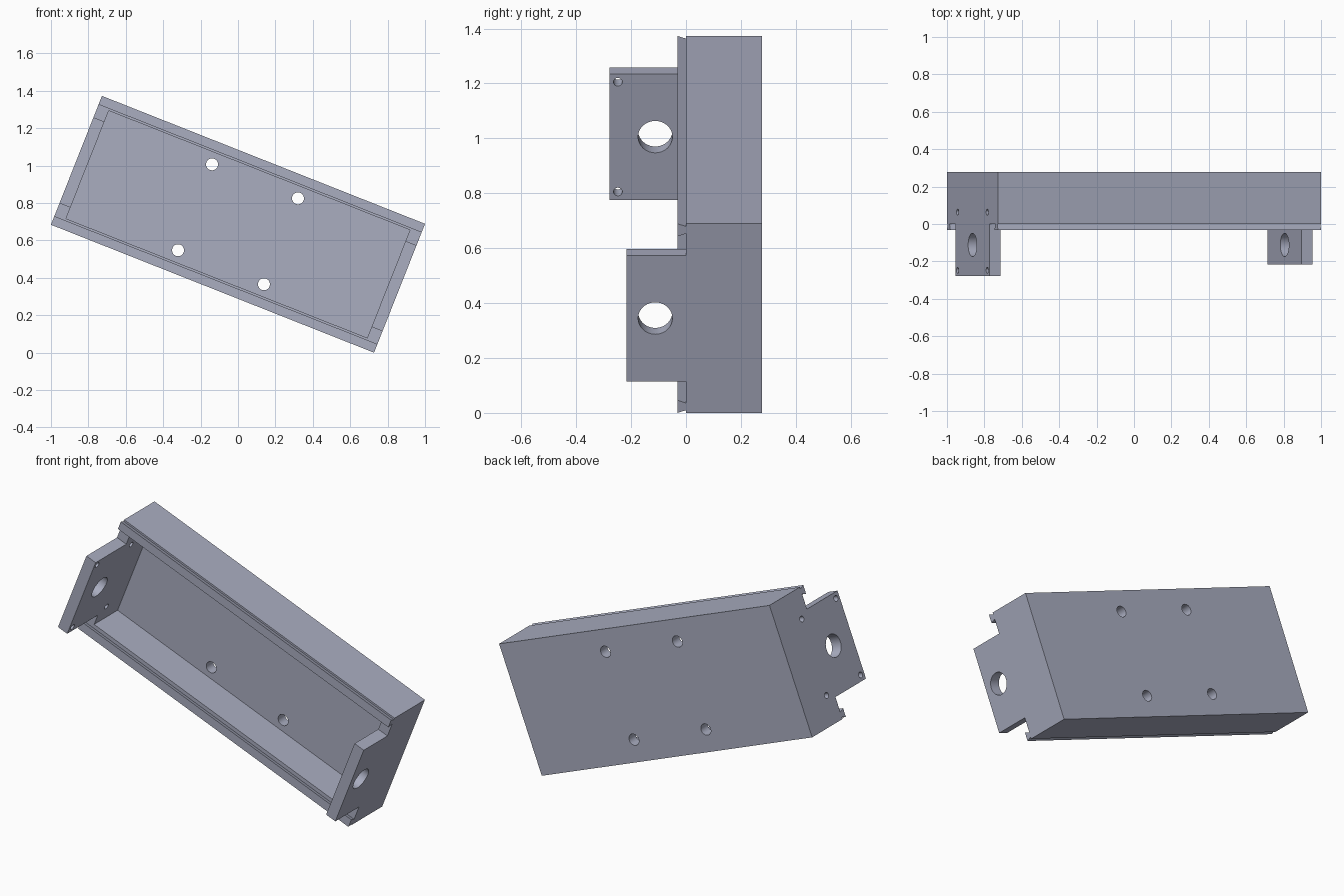
import bpy, bmesh, math
from mathutils import Matrix, Vector

old = bpy.data.objects.get("Cube")
if old:
    bpy.data.objects.remove(old, do_unlink=True)

# Dimensions in the box's own frame: x long, y depth, z short
HL, HW = 0.929, 0.3705          # half length, half width
BACK, WALL = 0.277, 0.063       # back face, wall thickness
INNER = 0.310                   # half width of the cavity
TAB = 0.247                     # half width of the end tabs
TILT = math.radians(21.6)
HEIGHT = HL * math.sin(TILT) + HW * math.cos(TILT)
PLACE = Matrix.Translation((0, 0, HEIGHT)) @ Matrix.Rotation(TILT, 4, 'Y')

grey = bpy.data.materials.new("blue grey")
grey.use_nodes = True
grey.diffuse_color = (0.40, 0.42, 0.53, 1)
grey.node_tree.nodes["Principled BSDF"].inputs["Base Color"].default_value = (0.40, 0.42, 0.53, 1)


def make_object(name, bm):
    bmesh.ops.recalc_face_normals(bm, faces=bm.faces[:])
    mesh = bpy.data.meshes.new(name)
    bm.to_mesh(mesh)
    bm.free()
    mesh.materials.append(grey)
    obj = bpy.data.objects.new(name, mesh)
    bpy.context.scene.collection.objects.link(obj)
    return obj


def extrude_x(name, outline, x0, x1):
    """Extrude a (y, z) outline along x."""
    bm = bmesh.new()
    face = bm.faces.new([bm.verts.new((x0, y, z)) for y, z in outline])
    result = bmesh.ops.extrude_face_region(bm, geom=[face])
    verts = [g for g in result["geom"] if isinstance(g, bmesh.types.BMVert)]
    bmesh.ops.translate(bm, verts=verts, vec=(x1 - x0, 0, 0))
    return make_object(name, bm)


def drill(obj, holes, axis):
    """Cut round holes given as (centre, radius) along an axis."""
    bm = bmesh.new()
    turn = Matrix.Rotation(math.pi / 2, 4, 'Y' if axis == 'X' else 'X')
    for centre, radius in holes:
        bmesh.ops.create_cone(bm, cap_ends=True, segments=40, radius1=radius, radius2=radius,
                              depth=0.3, matrix=Matrix.Translation(Vector(centre)) @ turn)
    cutter = make_object("hole_cutter", bm)
    cutter.hide_render = True
    mod = obj.modifiers.new("holes", 'BOOLEAN')
    mod.operation, mod.solver, mod.object = 'DIFFERENCE', 'EXACT', cutter
    graph = bpy.context.evaluated_depsgraph_get()
    mesh = bpy.data.meshes.new_from_object(obj.evaluated_get(graph))
    obj.modifiers.clear()
    obj.data = mesh
    bpy.data.objects.remove(cutter, do_unlink=True)


def mirror_outline(half):
    """Complete a half outline by reflecting it in z."""
    return half + [(y, -z) for y, z in reversed(half)]


# Undercut rail on the front edge of each long wall
rail = [(0, HW), (0, 0.360), (-0.031, HW), (-0.031, 0.321), (0, 0.332)]

# Long walls, rails and back panel as one channel
channel = mirror_outline([(BACK, HW)] + rail + [(0, INNER), (BACK - WALL, INNER)])
tray = extrude_x("tray_channel", channel, -HL + WALL, HL - WALL)
drill(tray, [((x, BACK - WALL / 2, z), 0.032)
             for x in (-0.247, 0.247) for z in (-0.247, 0.247)], 'Y')


# End plates with projecting tabs
def end_plate(name, side, reach):
    outline = mirror_outline([(BACK, HW)] + rail + [(0, TAB), (reach, TAB)])
    return extrude_x(name, outline, side * HL, side * (HL - WALL))


left_plate = end_plate("left_end_plate", 1, -0.216)
right_plate = end_plate("right_end_plate", -1, -0.279)
drill(left_plate, [((HL, -0.112, 0), 0.0625)], 'X')
drill(right_plate, [((-HL, -0.112, 0), 0.0625)] +
      [((-HL, y, z), 0.016) for y in (-0.248, 0.063) for z in (-0.215, 0.215)], 'X')

# Tilt everything and smooth only the hole walls
bpy.ops.object.select_all(action='DESELECT')
for obj in (tray, left_plate, right_plate):
    obj.data.transform(PLACE)
    obj.select_set(True)
    bpy.context.view_layer.objects.active = obj
bpy.ops.object.shade_smooth_by_angle(angle=math.radians(15))
